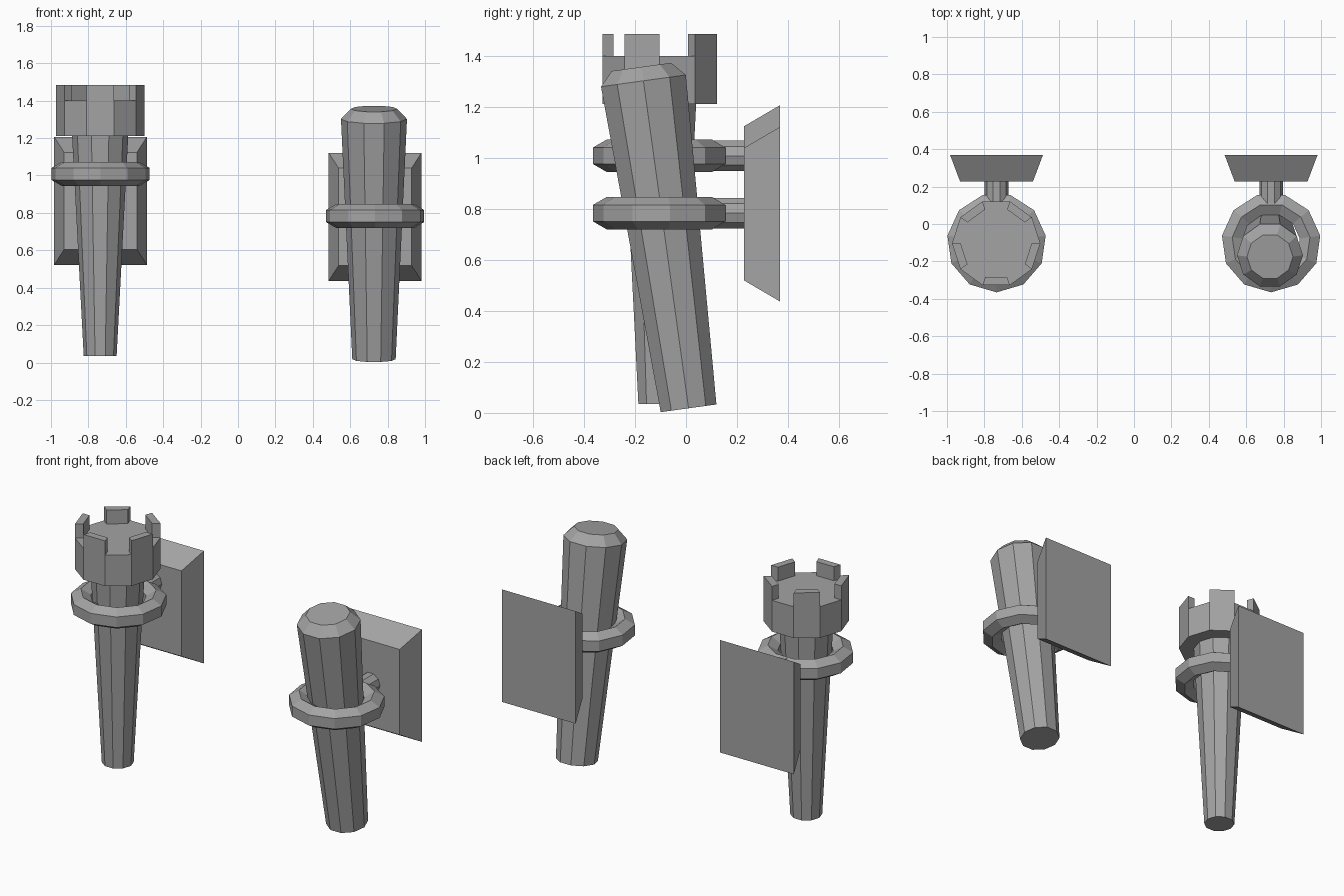
import bpy, bmesh
from math import pi, cos, sin, atan2
from mathutils import Matrix, Vector

cube = bpy.data.objects.get("Cube")
if cube:
    bpy.data.objects.remove(cube, do_unlink=True)

# One grey for everything
grey = bpy.data.materials.new("stone_grey")
grey.use_nodes = True
colour = (0.37, 0.37, 0.37, 1)
grey.diffuse_color = colour
grey.node_tree.nodes["Principled BSDF"].inputs["Base Color"].default_value = colour


def finish(name, bm, matrix):
    bmesh.ops.recalc_face_normals(bm, faces=bm.faces)
    mesh = bpy.data.meshes.new(name)
    bm.to_mesh(mesh)
    bm.free()
    mesh.materials.append(grey)
    obj = bpy.data.objects.new(name, mesh)
    obj.matrix_world = matrix
    bpy.context.collection.objects.link(obj)


def lathe(profile, sides=10, phase=0.0, closed=False):
    """Turn (radius, height) points around z; closed profiles make a ring."""
    bm = bmesh.new()
    rows = []
    for r, z in profile:
        angles = [phase + 2 * pi * i / sides for i in range(sides)]
        rows.append([bm.verts.new((r * cos(a), r * sin(a), z)) for a in angles])
    pairs = list(zip(rows, rows[1:]))
    if closed:
        pairs.append((rows[-1], rows[0]))
    bands = []
    for low, high in pairs:
        band = []
        for i in range(sides):
            j = (i + 1) % sides
            band.append(bm.faces.new((low[i], low[j], high[j], high[i])))
        bands.append(band)
    if not closed:
        bm.faces.new(rows[0][::-1])
        bm.faces.new(rows[-1])
    return bm, bands


def wall_bracket(side, x, ring_z, plate_z):
    # Faceted ring around the shaft
    tube = [(0.21 + 0.064 * cos(a), 0.064 * sin(a))
            for a in (pi / 6 + k * pi / 3 for k in range(6))]
    bm, _ = lathe(tube, 11, -pi / 2, closed=True)
    finish(side + "_ring", bm, Matrix.Translation((x, -0.1, ring_z)))

    # Short rod from the ring to the plate
    bm, _ = lathe([(0.063, 0), (0.063, 0.14)])
    finish(side + "_rod", bm,
           Matrix.Translation((x, 0.1, ring_z)) @ Matrix.Rotation(-pi / 2, 4, "X"))

    # Wall plate, narrower at the front
    bm = bmesh.new()
    bmesh.ops.create_cube(bm, size=2)
    for v in bm.verts:
        front = v.co.y < 0
        v.co.x *= 0.195 if front else 0.248
        v.co.z *= 0.26 if front else 0.342
        v.co.y = 0.228 if front else 0.368
    finish(side + "_wall_plate", bm, Matrix.Translation((x, 0, plate_z)))


wall_bracket("right", -0.735, 1.008, 0.864)
wall_bracket("left", 0.733, 0.783, 0.779)

# Upright shaft
right_base = Matrix.Translation((-0.737, -0.103, 0))
bm, _ = lathe([(0.088, 0.035), (0.15, 1.21)])
finish("right_shaft", bm, right_base)

# Crown head: every other rim face is raised into a battlement
bm, bands = lathe([(0.236, 1.21), (0.236, 1.40), (0.19, 1.40)])
raised = bmesh.ops.extrude_discrete_faces(bm, faces=bands[1][1::2])["faces"]
for face in raised:
    for v in face.verts:
        v.co.z = 1.485
finish("right_crown_head", bm, right_base)

# Leaning shaft with a bevelled top
foot = Vector((0.727, 0.01, 0.018))
lean = atan2(0.177, 1.284)
bm, _ = lathe([(0.116, 0), (0.1765, 1.296), (0.123, 1.351)])
finish("left_shaft", bm, Matrix.Translation(foot) @ Matrix.Rotation(lean, 4, "X"))
